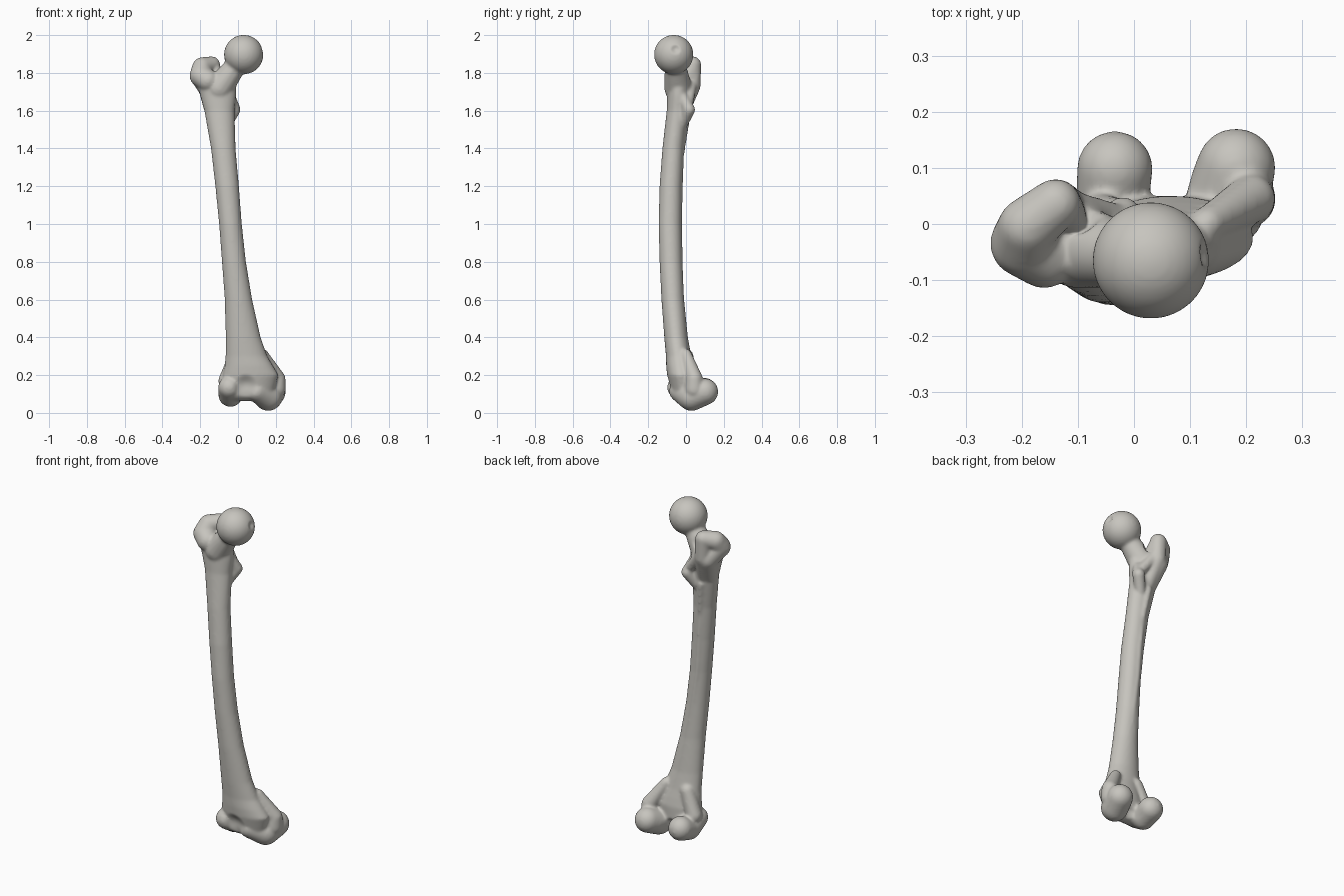
import bpy, bmesh, math
from mathutils import Vector, Matrix

cube = bpy.data.objects.get("Cube")
if cube:
    bpy.data.objects.remove(cube, do_unlink=True)

mat = bpy.data.materials.new("bone_grey")
mat.use_nodes = True
colour = (0.57, 0.555, 0.515, 1)
mat.diffuse_color = colour
mat.node_tree.nodes["Principled BSDF"].inputs["Base Color"].default_value = colour

parts = []


def add(name, bm):
    bmesh.ops.recalc_face_normals(bm, faces=bm.faces)
    me = bpy.data.meshes.new(name)
    bm.to_mesh(me)
    bm.free()
    ob = bpy.data.objects.new(name, me)
    bpy.context.collection.objects.link(ob)
    parts.append(ob)


def chain(name, balls):
    """Rounded links: the convex hull of each neighbouring pair of balls."""
    for a, b in zip(balls, balls[1:]):
        bm = bmesh.new()
        for x, y, z, r in (a, b):
            bmesh.ops.create_icosphere(bm, subdivisions=3, radius=r,
                                       matrix=Matrix.Translation((x, y, z)))
        hull = bmesh.ops.convex_hull(bm, input=bm.verts)
        junk = {g for g in hull["geom_interior"] + hull["geom_unused"]
                if isinstance(g, bmesh.types.BMVert)}
        bmesh.ops.delete(bm, geom=list(junk), context='VERTS')
        add(name, bm)


def ball(name, centre, radius):
    bm = bmesh.new()
    bmesh.ops.create_uvsphere(bm, u_segments=48, v_segments=32, radius=radius,
                              matrix=Matrix.Translation(centre))
    add(name, bm)


def loft(name, sections, sides=40):
    """Stacked oval sections: height, x limits, y limits."""
    bm = bmesh.new()
    rings = []
    for z, x0, x1, y0, y1 in sections:
        ring = []
        for i in range(sides):
            t = math.tau * i / sides
            ring.append(bm.verts.new(((x0 + x1 + (x1 - x0) * math.cos(t)) / 2,
                                      (y0 + y1 + (y1 - y0) * math.sin(t)) / 2, z)))
        rings.append(ring)
    for lo, hi in zip(rings, rings[1:]):
        for i in range(sides):
            j = (i + 1) % sides
            bm.faces.new((lo[i], lo[j], hi[j], hi[i]))
    bm.faces.new(rings[0][::-1])
    bm.faces.new(rings[-1])
    add(name, bm)


# Bowed shaft, flaring at both ends
loft("shaft", [
    (0.11, -0.07, 0.19, -0.08, 0.05),
    (0.20, -0.08, 0.215, -0.10, 0.05),
    (0.25, -0.07, 0.185, -0.105, 0.04),
    (0.30, -0.066, 0.155, -0.106, 0.028),
    (0.40, -0.065, 0.12, -0.115, 0.01),
    (0.60, -0.07, 0.075, -0.13, -0.01),
    (0.80, -0.085, 0.042, -0.14, -0.02),
    (1.00, -0.10, 0.02, -0.145, -0.025),
    (1.20, -0.12, 0.005, -0.14, -0.022),
    (1.40, -0.143, -0.013, -0.125, -0.012),
    (1.60, -0.178, -0.018, -0.102, 0.015),
    (1.68, -0.20, -0.01, -0.10, 0.02),
    (1.75, -0.22, -0.01, -0.10, 0.02)])

# Rough line down the back of the shaft
chain("back_ridge", [(-0.10, 0.0, 1.55, 0.02), (-0.075, -0.026, 1.35, 0.014),
                     (-0.05, -0.033, 1.0, 0.013), (0.0, -0.025, 0.65, 0.012)])

# Upper end: ball head, neck and trochanters
ball("head", (0.03, -0.065, 1.897), 0.104)
chain("neck", [(-0.10, -0.04, 1.72, 0.075), (-0.025, -0.055, 1.82, 0.058),
               (0.03, -0.065, 1.89, 0.066)])
chain("greater_trochanter", [
    (-0.16, -0.055, 1.76, 0.06), (-0.197, -0.035, 1.785, 0.06),
    (-0.19, -0.005, 1.83, 0.053), (-0.14, 0.035, 1.842, 0.046),
    (-0.135, 0.03, 1.73, 0.047), (-0.11, -0.02, 1.60, 0.04)])
chain("trochanter_flank", [(-0.197, -0.03, 1.785, 0.058), (-0.15, 0.01, 1.72, 0.06),
                           (-0.125, -0.04, 1.60, 0.052)])
chain("trochanter_crest", [(-0.13, 0.03, 1.76, 0.035), (-0.03, 0.01, 1.63, 0.026)])
chain("lesser_trochanter", [(-0.04, -0.02, 1.68, 0.025), (-0.02, 0.015, 1.605, 0.034),
                            (-0.06, -0.02, 1.53, 0.03)])

# Lower end: two condyles curling backwards round a notch
chain("lateral_condyle", [(-0.045, -0.04, 0.135, 0.06), (-0.04, 0.03, 0.095, 0.064),
                          (-0.034, 0.098, 0.118, 0.068)])
chain("lateral_epicondyle", [(-0.06, 0.01, 0.17, 0.045), (-0.01, 0.0, 0.30, 0.04)])
chain("medial_condyle", [(0.10, -0.035, 0.115, 0.055), (0.16, 0.03, 0.085, 0.075),
                         (0.182, 0.1, 0.112, 0.071)])
chain("medial_epicondyle", [(0.20, 0.045, 0.125, 0.053), (0.208, 0.045, 0.18, 0.044),
                            (0.13, 0.0, 0.31, 0.03)])
chain("kneecap_saddle", [(-0.03, -0.02, 0.12, 0.058), (0.11, -0.015, 0.12, 0.058)])

# Fuse everything into one smooth bone
bpy.ops.object.select_all(action='DESELECT')
for ob in parts:
    ob.select_set(True)
bone = parts[0]
bpy.context.view_layer.objects.active = bone
bpy.ops.object.join()
bone.name = "thigh_bone"
remesh = bone.modifiers.new("fuse", 'REMESH')
remesh.mode = 'VOXEL'
remesh.voxel_size = 0.0075
soften = bone.modifiers.new("soften", 'SMOOTH')
soften.factor = 0.5
soften.iterations = 9
for name in ("fuse", "soften"):
    bpy.ops.object.modifier_apply(modifier=name)

# Pressed hollows: ligament pit, inner trochanter pit, kneecap groove, notch
hollows = [((0.13, -0.055, 1.925), 0.03, (-0.012, 0, 0)),
           ((-0.10, 0.02, 1.80), 0.05, (0.008, -0.02, -0.012)),
           ((0.04, -0.10, 0.14), 0.07, (0, 0.018, 0.008)),
           ((0.065, 0.06, 0.08), 0.06, (0, -0.02, 0.015))]
for v in bone.data.vertices:
    for centre, reach, push in hollows:
        d = (v.co - Vector(centre)).length / reach
        if d < 1:
            v.co += Vector(push) * (1 - d * d) ** 2

bone.data.materials.clear()
bone.data.materials.append(mat)
bpy.ops.object.shade_smooth()
